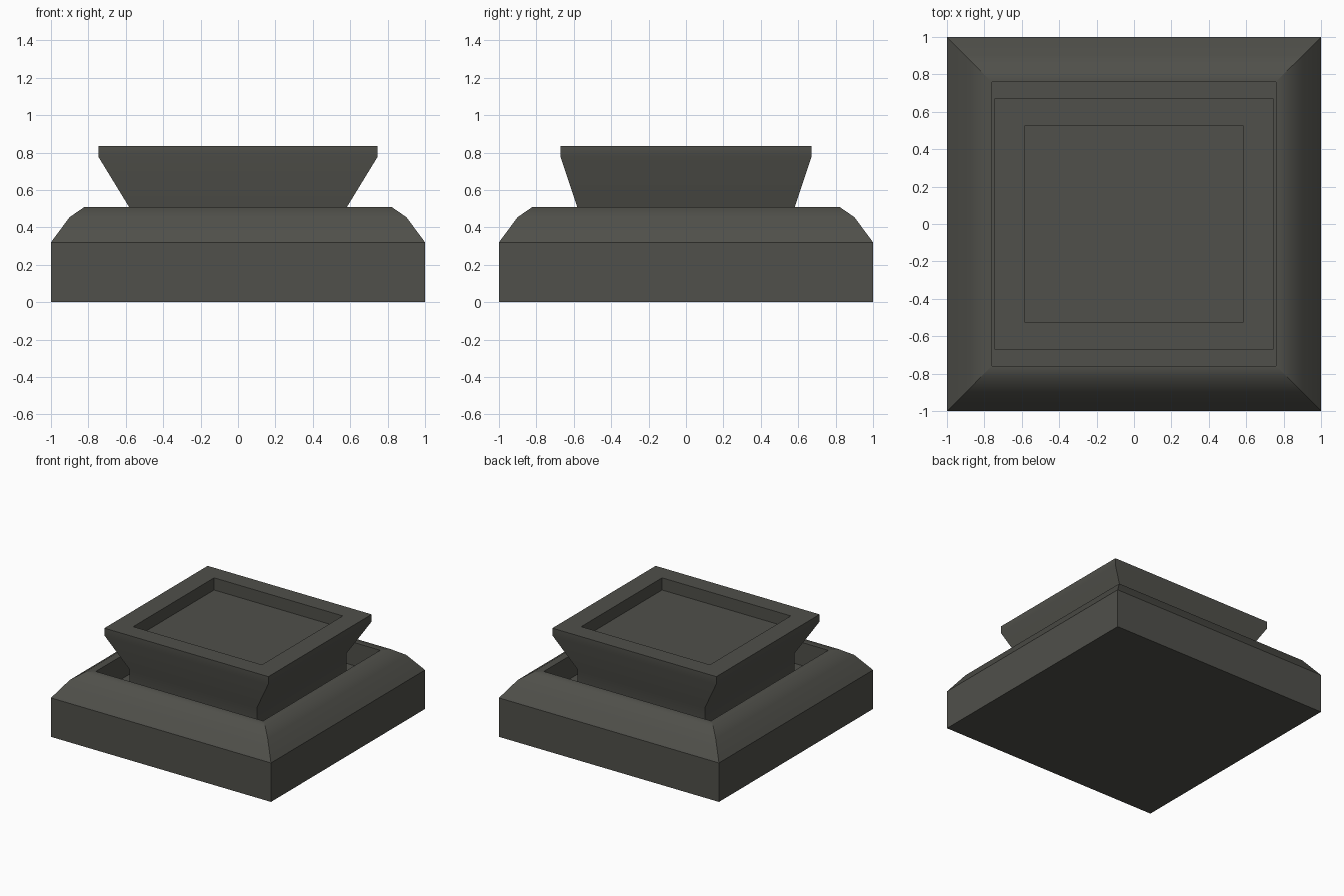
import bpy
import bmesh

cube = bpy.data.objects.get("Cube")
if cube:
    bpy.data.objects.remove(cube, do_unlink=True)

# Single dark stone colour
stone = bpy.data.materials.new("dark_stone")
stone.use_nodes = True
colour = (0.08, 0.08, 0.069, 1)
stone.diffuse_color = colour
bsdf = stone.node_tree.nodes["Principled BSDF"]
bsdf.inputs["Base Color"].default_value = colour
bsdf.inputs["Roughness"].default_value = 0.9


def rectangular_loft(name, profile, cap_start=True):
    """Join rectangles (half x, half y, height, smooth ring) into one shell."""
    bm = bmesh.new()
    rings = []
    for hx, hy, z, smooth in profile:
        corners = ((-hx, -hy), (hx, -hy), (hx, hy), (-hx, hy))
        rings.append([bm.verts.new((x, y, z)) for x, y in corners])
    for low, high in zip(rings, rings[1:]):
        for i in range(4):
            j = (i + 1) % 4
            bm.faces.new((low[i], low[j], high[j], high[i]))
    if cap_start:
        bm.faces.new(rings[0][::-1])
    bm.faces.new(rings[-1])

    # Keep mitred corners crisp, soften only the chosen moulding rings
    for edge in bm.edges:
        edge.smooth = False
    for ring, row in zip(rings, profile):
        if row[3]:
            for i in range(4):
                bm.edges.get((ring[i], ring[(i + 1) % 4])).smooth = True
    for face in bm.faces:
        face.smooth = True

    mesh = bpy.data.meshes.new(name)
    bm.to_mesh(mesh)
    bm.free()
    mesh.materials.append(stone)
    obj = bpy.data.objects.new(name, mesh)
    bpy.context.collection.objects.link(obj)
    return obj


# Square plinth: straight sides, rounded shoulder, sunken well
rectangular_loft("plinth", [
    (1.0, 1.0, 0.0, False),
    (1.0, 1.0, 0.32, False),
    (0.9, 0.9, 0.455, True),
    (0.82, 0.82, 0.51, True),
    (0.76, 0.76, 0.51, False),
    (0.76, 0.76, 0.32, False),
])

# Pedestal rising from the well: shaft, flare, lip and recessed top
rectangular_loft("pedestal", [
    (0.58, 0.58, 0.32, False),
    (0.58, 0.58, 0.505, True),
    (0.745, 0.67, 0.775, True),
    (0.745, 0.67, 0.835, False),
    (0.585, 0.525, 0.835, False),
    (0.585, 0.525, 0.735, False),
], cap_start=False)
